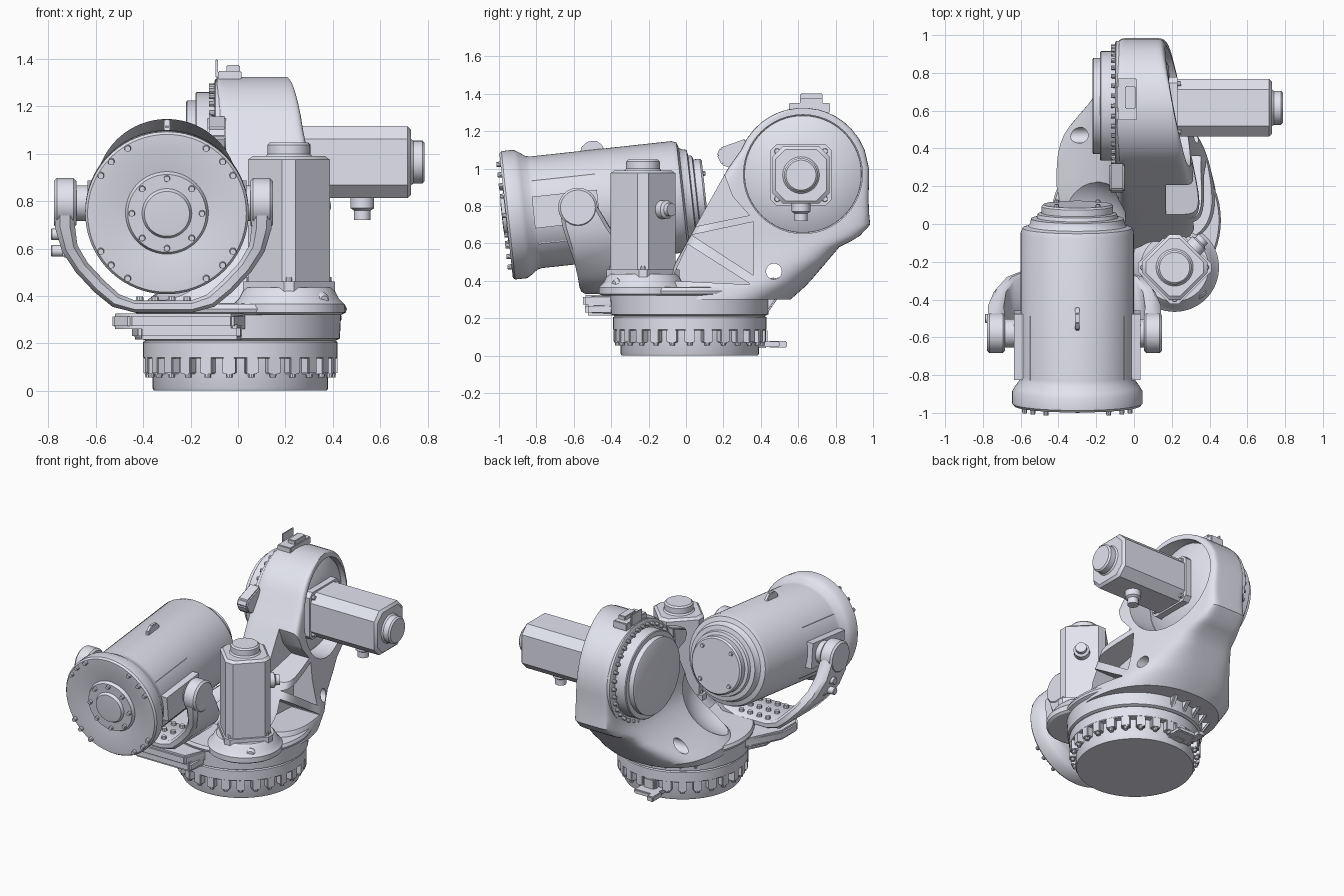
import bpy, bmesh
from math import sin, cos, pi, radians, sqrt
from mathutils import Vector, Matrix

if "Cube" in bpy.data.objects:
    bpy.data.objects.remove(bpy.data.objects["Cube"])

GREY = bpy.data.materials.new("light_grey_paint")
GREY.diffuse_color = (0.76, 0.77, 0.86, 1)
GREY.use_nodes = True
GREY.node_tree.nodes["Principled BSDF"].inputs["Base Color"].default_value = GREY.diffuse_color

def finish(name, bm, angle=32):
    bmesh.ops.recalc_face_normals(bm, faces=bm.faces)
    for f in bm.faces:
        f.smooth = True
    for e in bm.edges:
        e.smooth = len(e.link_faces) == 2 and e.calc_face_angle(0) < radians(angle)
    me = bpy.data.meshes.new(name)
    bm.to_mesh(me)
    bm.free()
    me.materials.append(GREY)
    ob = bpy.data.objects.new(name, me)
    bpy.context.collection.objects.link(ob)
    return ob

def frame(pos, d, roll=0):
    q = Vector(d).to_track_quat('Z', 'Y').to_matrix().to_4x4()
    return Matrix.Translation(pos) @ q @ Matrix.Rotation(roll, 4, 'Z')

def skin(bm, rings):
    vs = [[bm.verts.new(p) for p in r] for r in rings]
    n = len(vs[0])
    for a, b in zip(vs, vs[1:]):
        for i in range(n):
            bm.faces.new((a[i], a[(i + 1) % n], b[(i + 1) % n], b[i]))
    bm.faces.new(vs[0])
    bm.faces.new(vs[-1])

def lathe(name, prof, pos, d=(0, 0, 1), segs=64):
    bm, m = bmesh.new(), frame(pos, d)
    skin(bm, [[m @ Vector((r * cos(2 * pi * i / segs), r * sin(2 * pi * i / segs), t))
               for i in range(segs)] for r, t in prof])
    return finish(name, bm)

def cyl(name, r, h, pos, d=(0, 0, 1), b=0.006, segs=48):
    return lathe(name, [(r - b, 0), (r, b), (r, h - b), (r - b, h)], pos, d, segs)

def prism(name, pts, lo, hi, axis='X', bevel=0.0):
    bm = bmesh.new()
    put = {'X': lambda p, t: (t, p[0], p[1]), 'Z': lambda p, t: (p[0], p[1], t)}[axis]
    skin(bm, [[put(p, t) for p in pts] for t in (lo, hi)])
    if bevel:
        bmesh.ops.bevel(bm, geom=bm.edges[:], offset=bevel, segments=2, affect='EDGES')
    return finish(name, bm)

def boxes(name, items, bevel=0.0, segs=2):
    bm = bmesh.new()
    for m, size in items:
        bmesh.ops.create_cube(bm, size=1, matrix=m @ Matrix.Diagonal((*size, 1)))
    if bevel:
        bmesh.ops.bevel(bm, geom=bm.edges[:], offset=bevel, segments=segs, affect='EDGES')
    return finish(name, bm)

def bolts(name, points, d, r=0.014, h=0.02):
    bm = bmesh.new()
    for p in points:
        bmesh.ops.create_cone(bm, cap_ends=True, segments=10, radius1=r, radius2=r * 0.85,
                              depth=h, matrix=frame(Vector(p) + Vector(d) * h / 2, d))
    return finish(name, bm)

def lerp(table, z):
    for (z0, a), (z1, b) in zip(table, table[1:]):
        if z <= z1:
            return a + (b - a) * max(0, z - z0) / (z1 - z0)
    return table[-1][1]

def at(x, y, z):
    return Matrix.Translation((x, y, z))

# Foot and toothed bearing ring
C = Vector((0.01, 0.02, 0))
lathe("base_foot", [(0.365, 0), (0.37, 0.01), (0.37, 0.16)], C)
lathe("bearing_ring", [(0.36, 0.135), (0.405, 0.135), (0.41, 0.14), (0.41, 0.205), (0.40, 0.212), (0.3, 0.212)], C)
N = 26
rots = [Matrix.Translation(C) @ Matrix.Rotation(2 * pi * i / N, 4, 'Z') for i in range(N)]
boxes("ring_teeth", [(m @ at(0.385, 0, 0.108), (0.048, 0.055, 0.075)) for m in rots], 0.005)
bolts("ring_bolts", [m @ Vector((0.388, 0, 0.073)) for m in rots], (0, 0, -1), 0.016, 0.018)
boxes("rear_stop", [(at(-0.03, 0.44, 0.06), (0.16, 0.12, 0.03)), (at(-0.02, 0.40, 0.09), (0.08, 0.07, 0.10)),
                    (at(-0.10, 0.49, 0.06), (0.05, 0.10, 0.035))], 0.006)

# Carousel body
lathe("carousel", [(0.40, 0.21), (0.42, 0.22), (0.425, 0.32), (0.445, 0.33), (0.45, 0.345), (0.44, 0.365), (0.3, 0.37)], C)
lathe("motor_pad", [(0.22, 0.32), (0.235, 0.33), (0.235, 0.365), (0.21, 0.39), (0.195, 0.42), (0.18, 0.435)], (0.215, -0.23, 0))
lathe("pad_knob", [(0.02, 0), (0.035, 0.015), (0.035, 0.04), (0.02, 0.055)], (0.335, -0.34, 0.38), (0.5, -0.8, 0), 20)

# Tower, lofted through horizontal sections; its right face leans in two directions
zs = [0.30, 0.36, 0.40, 0.44, 0.48, 0.52, 0.58, 0.61, 0.64, 0.70, 0.76, 0.84, 0.92, 1.0, 1.1,
      1.16, 1.21, 1.25, 1.28, 1.30, 1.315, 1.324]
left = [(0.30, -0.40), (0.36, -0.41), (0.40, -0.36), (0.45, -0.29), (0.55, -0.18), (0.66, -0.11), (0.8, -0.09)]
flare = [(0.30, 0.06), (0.36, 0.06), (0.45, 0.02), (0.6, 0)]
back = [(0.21, 0.44), (0.30, 0.56), (0.38, 0.65), (0.58, 0.82), (0.63, 0.92), (0.70, 0.985), (0.8, 0.975), (1.0, 0.98)]
power = [(0.30, 2.3), (0.42, 3), (0.65, 7), (0.9, 12)]
rings = []
for z in zs:
    half = sqrt(max(0, 0.355 ** 2 - (z - 0.97) ** 2))
    y0 = -0.14 + (z - 0.35) * 0.42 / 0.75 if z < 1.09 else 0.625 - half
    y1 = lerp(back, z) if z < 1.0 else 0.625 + half
    x0, k = lerp(left, z), 2 / lerp(power, z)
    ring = []
    for i in range(72):
        c, s = cos(2 * pi * (i + 0.5) / 72), sin(2 * pi * (i + 0.5) / 72)
        c, s = (abs(c) ** k) * (1 if c > 0 else -1), (abs(s) ** k) * (1 if s > 0 else -1)
        y = (y0 + y1) / 2 + s * (y1 - y0) / 2
        x1 = 0.43 - 0.19 * y - 0.08 * z + lerp(flare, z)
        ring.append(((x0 + x1) / 2 + c * (x1 - x0) / 2, y, z))
    rings.append(ring)
bm = bmesh.new()
skin(bm, rings)
tower = finish("tower", bm)

# Pockets, lightening hole, motor recess and the hollow behind the cylinder
cutters = [prism("cut", p, 0.17, 0.8) for p in (
    [(0.03, 0.645), (0.36, 0.715), (0.36, 0.43)],
    [(-0.08, 0.40), (0.01, 0.595), (0.34, 0.385), (0.34, 0.38)],
    [(0.05, 0.69), (0.20, 0.98), (0.25, 0.85), (0.34, 0.75)])]
cutters.append(cyl("cut", 0.318, 0.8, (0.12, 0.625, 0.97), (1, 0, 0)))
cutters.append(cyl("cut", 0.042, 1.6, (-0.8, 0.47, 0.45), (1, 0, 0)))
ball = [(0.30 * sin(pi * i / 24), -0.30 * cos(pi * i / 24)) for i in range(1, 24)]
cutters.append(lathe("cut", ball, (-0.34, 0.0, 0.68)))
for c in cutters:
    c.hide_render = True
    mod = tower.modifiers.new("cut", 'BOOLEAN')
    mod.operation, mod.solver, mod.object = 'DIFFERENCE', 'EXACT', c
ev = tower.evaluated_get(bpy.context.evaluated_depsgraph_get())
bm = bmesh.new()
bm.from_mesh(ev.to_mesh())
ev.to_mesh_clear()
for c in cutters + [tower]:
    bpy.data.objects.remove(c)
finish("tower", bm)
J = Vector((0, 0.625, 0.97))
lathe("motor_seat", [(0.315, 0.10), (0.312, 0.13), (0.21, 0.185), (0.1, 0.19)], J, (1, 0, 0))

# Joint bearing on the left of the tower, with its bolts
lathe("joint_bearing", [(0.345, 0.05), (0.345, -0.095), (0.335, -0.10), (0.29, -0.10), (0.29, -0.175), (0.285, -0.18),
                        (0.255, -0.18), (0.255, -0.215), (0.245, -0.22), (0.05, -0.22)], J, (1, 0, 0))
bolts("joint_bolts", [J + Vector((-0.10, 0.315 * cos(2 * pi * i / 36), 0.315 * sin(2 * pi * i / 36))) for i in range(36)],
      (-1, 0, 0), 0.013, 0.022)
boxes("top_bracket", [(at(-0.035, 0.66, 1.325), (0.10, 0.22, 0.05)), (at(-0.02, 0.67, 1.35), (0.055, 0.12, 0.05)),
                      (at(-0.09, 0.67, 1.36), (0.01, 0.12, 0.08))], 0.004)
prism("front_lug", [(0.30, 0.98), (0.19, 1.02), (0.165, 1.07), (0.18, 1.11), (0.32, 1.16)], -0.13, -0.05, 'X', 0.008)
fins = [Matrix.Translation(C) @ Matrix.Rotation(radians(a), 4, 'Z') @ at(0.44, 0, 0.32) @ Matrix.Rotation(radians(35), 4, 'Y')
        for a in (84, 97, 110, 123, 136)]
boxes("rear_fins", [(m, (0.07, 0.03, 0.20)) for m in fins], 0.008)

# Drive motors
def motor(name, pos, d, roll, side, length, ch):
    m, a = frame(pos, d, roll), side / 2
    def section(a, c, t):
        return [m @ Vector((x, y, t)) for x, y in ((a, c - a), (a, a - c), (a - c, a), (c - a, a),
                                                   (-a, a - c), (-a, c - a), (c - a, -a), (a - c, -a))]
    bm = bmesh.new()
    skin(bm, [section(a + 0.01, 0.03, -0.02), section(a + 0.01, 0.03, 0.03), section(a, ch, 0.031),
              section(a, ch, length - 0.015), section(a - 0.015, ch, length)])
    finish(name + "_housing", bm)
    lathe(name + "_end_cap", [(0.10, 0), (0.09, 0.012), (0.09, 0.05), (0.08, 0.06)], m @ Vector((0, 0, length - 0.002)), d, 40)
    bolts(name + "_bolts", [m @ Vector((sx * (a - 0.025), sy * (a - 0.025), 0.03)) for sx in (-1, 1) for sy in (-1, 1)],
          d, 0.016, 0.02)

motor("arm_motor", (0.20, 0.615, 0.965), (1, 0, 0), 0, 0.305, 0.53, 0.055)
motor("turn_motor", (0.215, -0.23, 0.43), (0, 0, 1), pi / 4, 0.285, 0.56, 0.04)
lathe("arm_motor_connector", [(0.05, 0), (0.05, 0.05), (0.035, 0.06), (0.035, 0.10)], (0.525, 0.615, 0.82), (0, 0, -1), 24)
lathe("turn_motor_connector", [(0.05, 0), (0.05, 0.04), (0.035, 0.05), (0.035, 0.075)], (0.315, -0.13, 0.78), (1, 1, 0), 24)

# Tilted counterbalance cylinder
tilt = radians(6.2)
A = Vector((0, cos(tilt), sin(tilt)))
U = Vector((0, -sin(tilt), cos(tilt)))
X = Vector((1, 0, 0))
F = Vector((-0.30, -0.95, 0.75))
lathe("balance_cylinder", [(0.06, -0.035), (0.095, -0.033), (0.105, -0.015), (0.165, -0.015), (0.175, 0.005), (0.28, -0.012),
      (0.335, -0.012), (0.345, 0), (0.345, 0.065), (0.33, 0.09), (0.305, 0.125), (0.30, 0.15), (0.30, 0.91), (0.29, 0.935),
      (0.26, 0.945), (0.25, 0.96), (0.245, 0.985), (0.215, 0.99), (0.21, 1.01), (0.19, 1.015), (0.19, 1.05), (0.18, 1.06),
      (0.05, 1.06)], F, A, 80)
def ring_pts(r, t, angles):
    return [F + A * t + X * r * cos(radians(a)) + U * r * sin(radians(a)) for a in angles]
bolts("face_bolts", ring_pts(0.322, -0.012, [q + s * a for q in (0, 180) for s in (1, -1) for a in (30, 43, 59)]), -A, 0.015, 0.022)
bolts("hub_bolts", ring_pts(0.148, -0.015, range(0, 360, 45)), -A, 0.014, 0.018)
bolts("rear_cap_bolts", ring_pts(0.155, 1.06, range(45, 360, 90)), A, 0.014, 0.012)
prism("lifting_lug", [(-0.57, 1.06), (-0.56, 1.115), (-0.525, 1.145), (-0.475, 1.148), (-0.445, 1.12), (-0.43, 1.07)],
      -0.312, -0.288, 'X', 0.004)
tm = Matrix.Rotation(tilt, 4, 'X')
boxes("trunnion_pads", [(Matrix.Translation(F + A * 0.31 + X * s * 0.235) @ tm, (0.20, 0.52, 0.34)) for s in (-1, 1)], 0.085, 5)

# U-shaped yoke carrying the cylinder: offset, z, front y, back y, half thickness
arm = [(0.415, 0.80, -0.68, -0.475, 0.045), (0.415, 0.69, -0.66, -0.41, 0.042), (0.395, 0.60, -0.63, -0.34, 0.035),
       (0.345, 0.52, -0.60, -0.28, 0.032), (0.27, 0.44, -0.58, -0.25, 0.032), (0.20, 0.38, -0.57, -0.25, 0.03),
       (0.12, 0.355, -0.56, -0.25, 0.025)]
path = [(-d, *r) for d, *r in arm] + [tuple(p) for p in reversed(arm)]
rings = []
for i, (d, z, ya, yb, h) in enumerate(path):
    p, q = path[max(i - 1, 0)], path[min(i + 1, len(path) - 1)]
    n = Vector((q[1] - p[1], 0, p[0] - q[0])).normalized() * h
    o, e = Vector((-0.315 + d, 0, z)), 0.02
    rings.append([o + n * k + Vector((0, y, 0)) for k, y in ((-1, ya + e), (-0.5, ya), (0.5, ya), (1, ya + e),
                                                            (1, yb - e), (0.5, yb), (-0.5, yb), (-1, yb - e))])
bm = bmesh.new()
skin(bm, rings)
finish("yoke", bm, 40)
for side, s in (("left", -1), ("right", 1)):
    o = Vector((-0.315, -0.578, 0.792))
    cyl(side + "_trunnion", 0.105, 0.095, o + X * s * 0.367, X * s, 0.012)
    cyl(side + "_trunnion_pin", 0.075, 0.12, o + X * s * 0.27, X * s)
    boxes(side + "_bearing_clip", [(at(o.x + s * 0.44, -0.57, 0.84), (0.02, 0.10, 0.05))], 0.005)
for z in (0.66, 0.59):
    cyl("yoke_port", 0.024, 0.09, (-0.70, -0.50, z), (-1, 0, 0), 0.004, 20)
boxes("port_block", [(at(-0.715, -0.50, 0.625), (0.05, 0.10, 0.13))], 0.008)

# Shelf joining the yoke to the carousel
prism("yoke_shelf", [(-0.53, -0.30), (-0.53, -0.46), (-0.46, -0.55), (-0.02, -0.55), (0.03, -0.40), (0.15, -0.1), (-0.30, 0.1), (-0.42, -0.1)],
      0.26, 0.325, 'Z', 0.012)
prism("shelf_underside", [(-0.45, -0.25), (-0.42, -0.54), (0.01, -0.54), (0.02, -0.35), (0.1, 0), (-0.3, 0.05)], 0.215, 0.28, 'Z', 0.015)
bolts("shelf_bolts", [(-0.315 + x, y, 0.378) for x in (-0.10, -0.035, 0.035, 0.10) for y in (-0.50, -0.40, -0.30)], (0, 0, 1), 0.018, 0.02)
